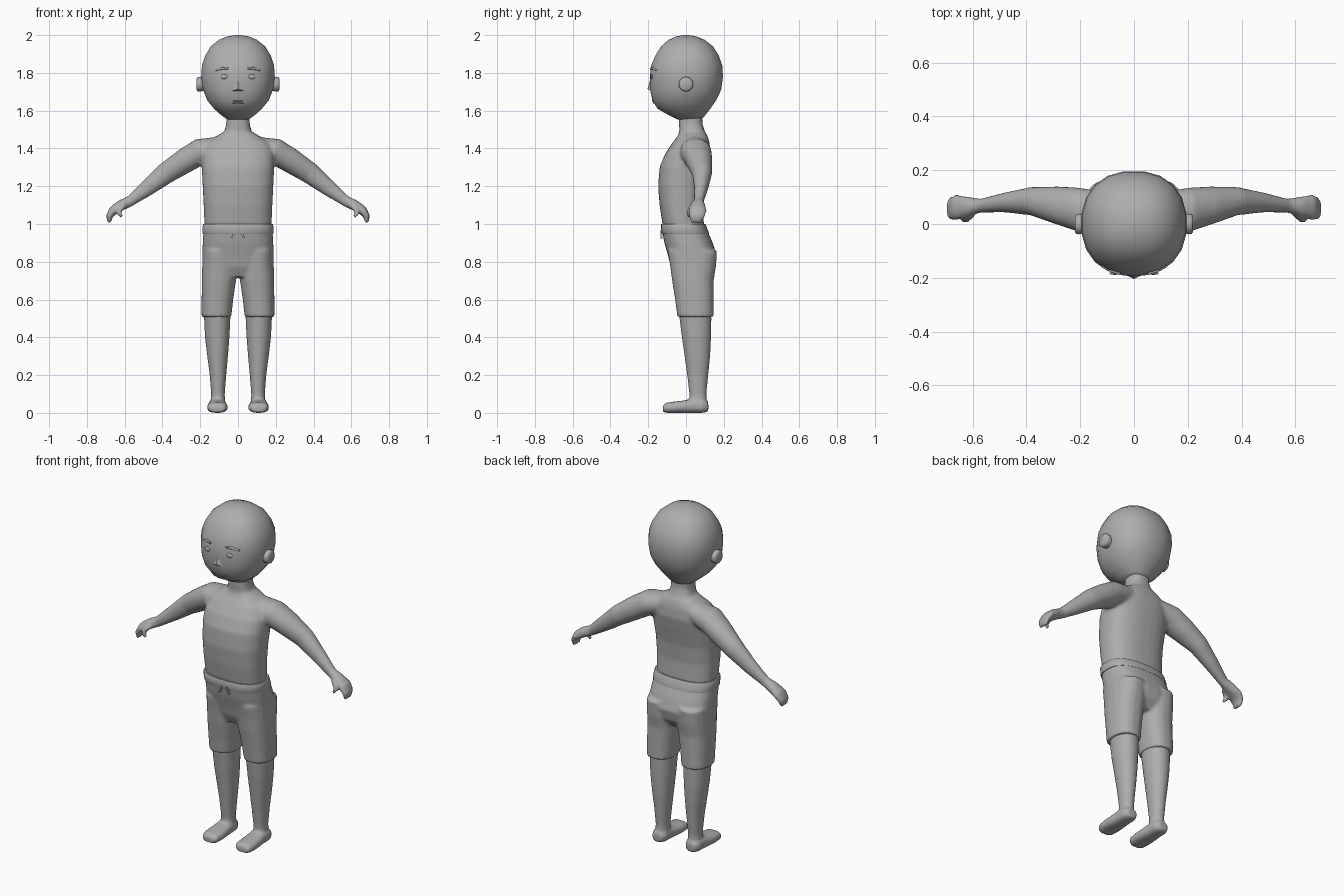
import bpy, bmesh, math
from mathutils import Vector, Matrix
from mathutils.bvhtree import BVHTree

if "Cube" in bpy.data.objects:
    bpy.data.objects.remove(bpy.data.objects["Cube"])

grey = bpy.data.materials.new("plain_grey")
grey.diffuse_color = (0.42, 0.42, 0.42, 1)
grey.use_nodes = True
grey.node_tree.nodes["Principled BSDF"].inputs["Base Color"].default_value = grey.diffuse_color


def finish(name, bm, remesh=0, smooth=4):
    bmesh.ops.recalc_face_normals(bm, faces=bm.faces)
    me = bpy.data.meshes.new(name)
    bm.to_mesh(me)
    bm.free()
    me.materials.append(grey)
    ob = bpy.data.objects.new(name, me)
    bpy.context.collection.objects.link(ob)
    bpy.ops.object.select_all(action='DESELECT')
    ob.select_set(True)
    bpy.context.view_layer.objects.active = ob
    bpy.ops.object.shade_smooth_by_angle(angle=math.radians(50))
    if remesh:
        r = ob.modifiers.new("blend", 'REMESH')
        r.mode = 'VOXEL'
        r.voxel_size = remesh
        r.use_smooth_shade = True
        s = ob.modifiers.new("soften", 'SMOOTH')
        s.factor, s.iterations = 0.5, smooth
    return ob


def loft(bm, rings, n=2.3, seg=20):
    """Skin a list of (centre, u, v) superellipse rings and cap the ends."""
    loops = []
    for c, u, v in rings:
        loop = []
        for i in range(seg):
            a = 2 * math.pi * (i + 0.5) / seg
            ca, sa = math.cos(a), math.sin(a)
            p = c + u * math.copysign(abs(ca) ** (2 / n), ca) + v * math.copysign(abs(sa) ** (2 / n), sa)
            loop.append(bm.verts.new(p))
        loops.append(loop)
    for a, b in zip(loops, loops[1:]):
        for i in range(seg):
            j = (i + 1) % seg
            bm.faces.new((a[i], a[j], b[j], b[i]))
    bm.faces.new(loops[0])
    bm.faces.new(loops[-1])


def upright(rows, s=1):
    """Rows of z, x centre, x radius, front y, back y."""
    return [(Vector((s * x, (f + b) / 2, z)), Vector((r, 0, 0)), Vector((0, (b - f) / 2, 0)))
            for z, x, r, f, b in rows]


def limb(rows, s):
    """Rows of x, y, z, y radius, thickness radius along a path in the xz plane."""
    out = []
    for i, (x, y, z, ry, rt) in enumerate(rows):
        a, b = rows[max(i - 1, 0)], rows[min(i + 1, len(rows) - 1)]
        t = Vector((b[0] - a[0], 0, b[2] - a[2])).normalized()
        out.append((Vector((s * x, y, z)), Vector((0, ry, 0)), Vector((-t.z * s * rt, 0, t.x * rt))))
    return out


# Torso, neck, arms and hands
torso = [(.93, 0, .170, -.100, .095), (1.0, 0, .178, -.125, .095), (1.1, 0, .182, -.140, .090),
         (1.2, 0, .187, -.148, .098), (1.3, 0, .192, -.140, .118), (1.37, 0, .192, -.112, .130),
         (1.43, 0, .170, -.072, .125), (1.465, 0, .115, -.045, .115), (1.49, 0, .072, -.035, .100),
         (1.53, 0, .062, -.037, .087), (1.62, 0, .062, -.037, .085)]
arm = [(.08, .045, 1.41, .07, .055), (.20, .052, 1.383, .083, .070), (.28, .068, 1.335, .072, .066),
       (.38, .085, 1.27, .053, .057), (.48, .080, 1.19, .037, .043), (.57, .068, 1.122, .026, .029),
       (.62, .064, 1.098, .038, .029), (.66, .062, 1.072, .048, .025), (.682, .058, 1.04, .043, .017),
       (.680, .055, 1.008, .030, .012)]
thumb = [(.60, .035, 1.10, .016, .014), (.625, .022, 1.075, .016, .014), (.63, .016, 1.055, .014, .013),
         (.615, .014, 1.037, .010, .010)]
bm = bmesh.new()
loft(bm, upright(torso), 2.5, 32)
for s in (-1, 1):
    loft(bm, limb(arm, s), 2.1)
    loft(bm, limb(thumb, s), 2, 12)
finish("torso_and_arms", bm, 0.009, 6)

# Legs and feet
leg = [(.62, .108, .072, -.045, .13), (.5, .110, .070, -.035, .135), (.4, .110, .065, -.022, .133),
       (.3, .108, .055, -.008, .128), (.2, .106, .044, .006, .118), (.1, .106, .036, .018, .108),
       (.03, .107, .040, .018, .112)]
foot = [(-.122, .036, .022, .016), (-.105, .050, .027, .027), (-.06, .055, .030, .030), (-.01, .052, .033, .033),
        (.04, .047, .038, .038), (.09, .045, .037, .037), (.118, .030, .033, .026)]
for s, side in ((-1, "right"), (1, "left")):
    bm = bmesh.new()
    loft(bm, upright(leg, s), 2.1)
    loft(bm, [(Vector((s * .109, y, z)), Vector((rx, 0, 0)), Vector((0, 0, rz))) for y, rx, z, rz in foot], 2.6)
    finish(side + "_leg_and_foot", bm, 0.008, 3)

# Shorts: hips and two trouser legs blended together
hips = [(.99, 0, .182, -.130, .103), (.95, 0, .184, -.124, .120), (.9, 0, .187, -.115, .142),
        (.83, 0, .189, -.095, .164), (.77, 0, .189, -.080, .150), (.72, 0, .180, -.055, .115)]
cuff = [(.86, .098, .088, -.098, .165), (.78, .097, .093, -.085, .160), (.7, .101, .091, -.074, .147),
        (.6, .109, .084, -.058, .146), (.508, .114, .079, -.046, .146)]
bm = bmesh.new()
loft(bm, upright(hips), 2.6, 32)
for s in (-1, 1):
    loft(bm, upright(cuff, s), 2.4)
finish("shorts", bm, 0.009, 3)

# Waistband
bm = bmesh.new()
loft(bm, upright([(.948, 0, .187, -.128, .122), (.953, 0, .189, -.130, .122),
                  (.995, 0, .187, -.134, .105), (1.0, 0, .184, -.131, .102)]), 2.6, 32)
finish("waistband", bm)

# Drawstring ends
bm = bmesh.new()
for s in (-1, 1):
    m = (Matrix.Translation((s * .024, -.130, .945)) @ Matrix.Rotation(-s * .35, 4, 'Y')
         @ Matrix.Diagonal((.010, .012, .044, 1)))
    bmesh.ops.create_cube(bm, size=1, matrix=m)
finish("drawstring", bm)

# Head
head = [(1.553, 0, .055, -.045, .080), (1.572, 0, .085, -.085, .100), (1.61, 0, .128, -.152, .130),
        (1.655, 0, .165, -.180, .162), (1.71, 0, .187, -.192, .188), (1.78, 0, .197, -.194, .198),
        (1.84, 0, .193, -.186, .194), (1.89, 0, .176, -.165, .176), (1.94, 0, .146, -.134, .145),
        (1.975, 0, .102, -.094, .100), (1.993, 0, .056, -.053, .055), (2.0, 0, .015, -.015, .015)]
bm = bmesh.new()
loft(bm, upright(head), 2.25, 20)
bm.normal_update()
tree = BVHTree.FromBMesh(bm)
finish("head", bm)


def face_y(x, z):
    return tree.ray_cast(Vector((x, -1, z)), Vector((0, 1, 0)))[0].y


for s, side in ((-1, "right"), (1, "left")):
    # Ear: rounded disc
    bm = bmesh.new()
    loft(bm, [(Vector((s * x, 0, 1.74)), Vector((0, r, 0)), Vector((0, 0, r)))
              for x, r in ((.17, .036), (.205, .039), (.214, .038), (.220, .030))], 2, 16)
    finish(side + "_ear", bm)
    # Eye
    bm = bmesh.new()
    m = Matrix.Translation((s * .072, face_y(s * .072, 1.78), 1.78)) @ Matrix.Diagonal((.020, .007, .013, 1))
    bmesh.ops.create_uvsphere(bm, u_segments=14, v_segments=8, radius=1, matrix=m)
    finish(side + "_eye", bm)
    # Eyebrow: thin bent strip following the forehead
    bm = bmesh.new()
    loft(bm, [(Vector((s * x, face_y(s * x, z), z)), Vector((0, .008, 0)), Vector((0, 0, r)))
              for x, z, r in ((.050, 1.823, .006), (.085, 1.824, .007), (.120, 1.813, .004))], 3, 8)
    finish(side + "_eyebrow", bm)

# Nose: small wedge
bm = bmesh.new()
y = face_y(0, 1.72)
pts = [(-.030, y, 1.705), (.030, y, 1.705), (0, y, 1.762), (0, y - .014, 1.715), (0, y + .02, 1.725)]
a, b, c, tip, back = [bm.verts.new(p) for p in pts]
for p, q in ((a, b), (b, c), (c, a)):
    bm.faces.new((p, q, tip))
    bm.faces.new((q, p, back))
finish("nose", bm)

# Mouth: upper and lower lip strips
bm = bmesh.new()
for z, w in ((1.650, .045), (1.641, .032)):
    loft(bm, [(Vector((x * w, face_y(x * w, z), z)), Vector((0, .005, 0)), Vector((0, 0, .0045 - .003 * abs(x))))
              for x in (-1, -.5, 0, .5, 1)], 2, 8)
finish("mouth", bm)
